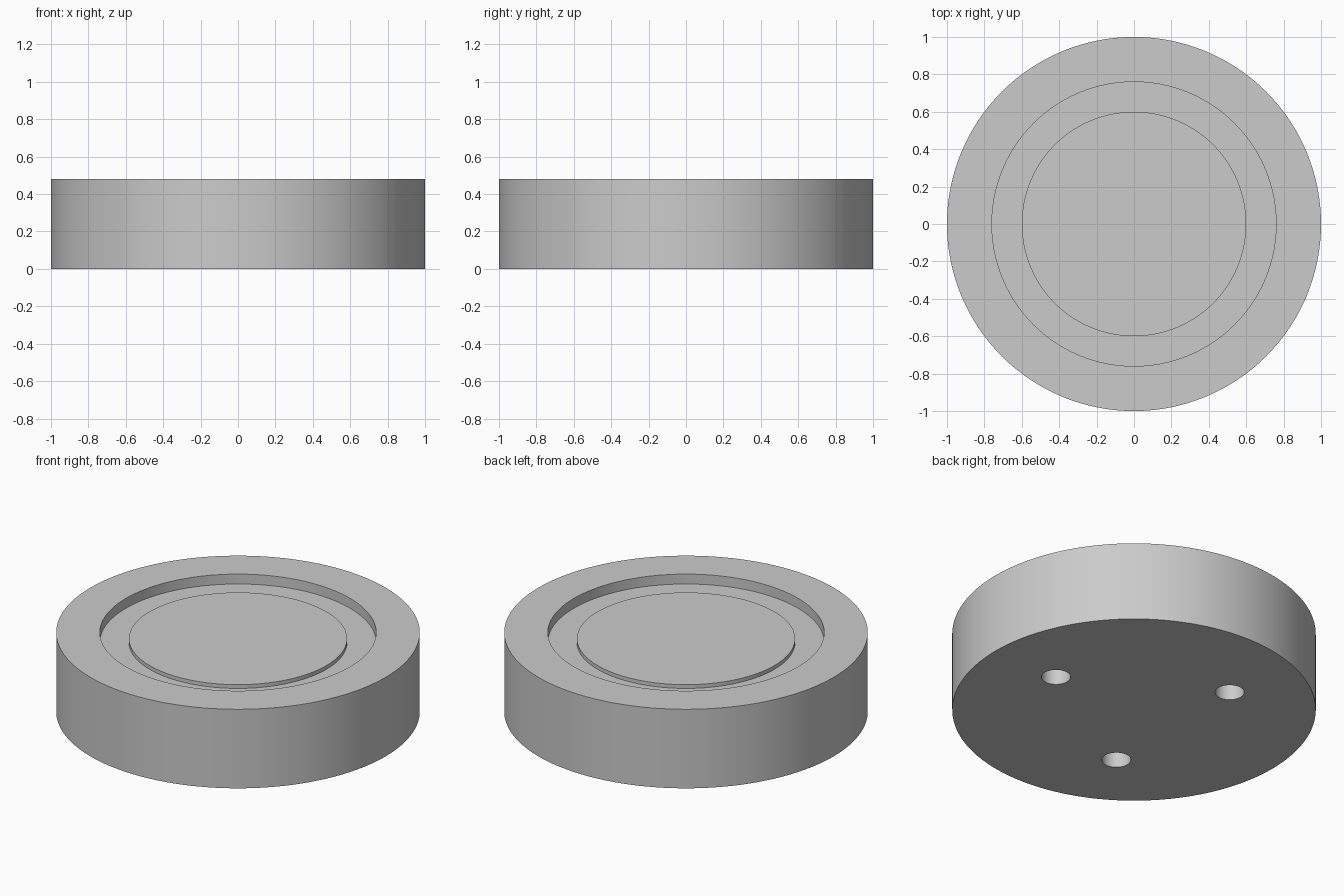
import bpy
import bmesh
import math

SEGMENTS = 128
HEIGHT = 0.48
HOLE_RADIUS, HOLE_DEPTH, HOLE_RING = 0.08, 0.2, 0.56

default_cube = bpy.data.objects.get("Cube")
if default_cube:
    bpy.data.objects.remove(default_cube, do_unlink=True)

grey = bpy.data.materials.new("plain_grey")
grey.use_nodes = True
colour = (0.6, 0.6, 0.6, 1)
grey.diffuse_color = colour
grey.node_tree.nodes["Principled BSDF"].inputs["Base Color"].default_value = colour


def lathe(name, profile):
    """Turn a closed (radius, height) profile around the z axis."""
    bm = bmesh.new()
    verts = [bm.verts.new((r, 0, z)) for r, z in profile]
    edges = [bm.edges.new(pair) for pair in zip(verts, verts[1:])]
    bmesh.ops.spin(bm, geom=verts + edges, cent=(0, 0, 0), axis=(0, 0, 1),
                   angle=math.tau, steps=SEGMENTS)
    bmesh.ops.remove_doubles(bm, verts=bm.verts, dist=1e-4)
    bmesh.ops.recalc_face_normals(bm, faces=bm.faces)
    mesh = bpy.data.meshes.new(name)
    bm.to_mesh(mesh)
    bm.free()
    obj = bpy.data.objects.new(name, mesh)
    bpy.context.collection.objects.link(obj)
    mesh.materials.append(grey)
    return obj


# Round base: outer wall, rim, sunken ring and slightly raised centre disc
base = lathe("round_base", [
    (0, 0), (1, 0), (1, HEIGHT), (0.76, HEIGHT),
    (0.76, 0.42), (0.6, 0.42), (0.6, 0.443), (0, 0.443),
])

# Three blind holes evenly spaced on the underside
for i in range(3):
    angle = i * math.tau / 3
    bpy.ops.mesh.primitive_cylinder_add(
        vertices=48, radius=HOLE_RADIUS, depth=2 * HOLE_DEPTH,
        location=(HOLE_RING * math.cos(angle), HOLE_RING * math.sin(angle), 0))
    cutter = bpy.context.object
    cutter.name = "hole_cutter"
    cutter.hide_render = True
    cutter.data.materials.append(grey)
    cut = base.modifiers.new("underside_hole", 'BOOLEAN')
    cut.operation = 'DIFFERENCE'
    cut.solver = 'EXACT'
    cut.object = cutter
    bpy.context.view_layer.objects.active = base
    bpy.ops.object.modifier_apply(modifier=cut.name)
    bpy.data.objects.remove(cutter, do_unlink=True)

# Smooth walls with crisp rims
bpy.ops.object.select_all(action='DESELECT')
base.select_set(True)
bpy.context.view_layer.objects.active = base
bpy.ops.object.shade_smooth_by_angle(angle=math.radians(30))
